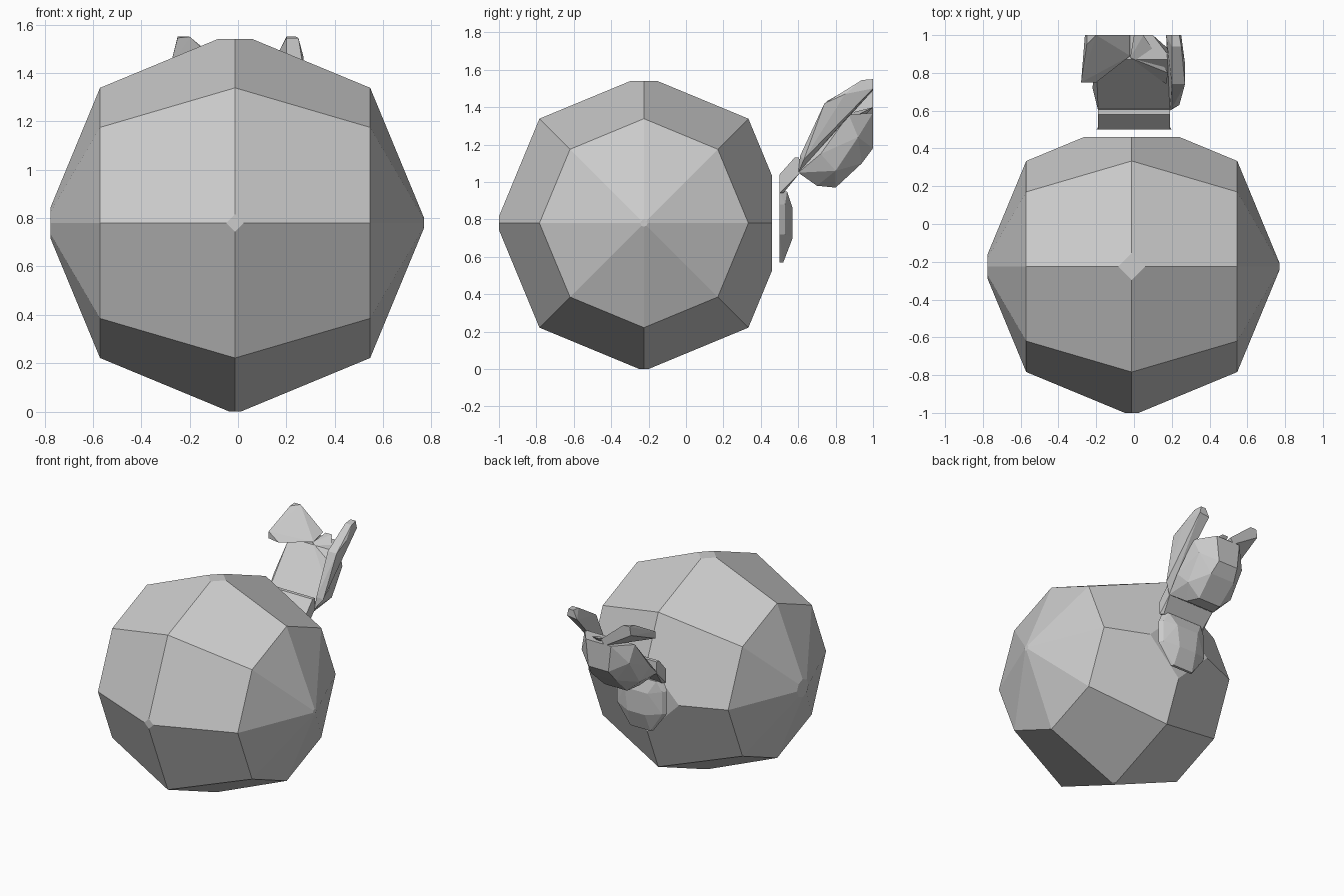
import bpy, bmesh
from math import pi
from mathutils import Matrix, Vector


def hull(name, points, mirrored=()):
    """Faceted convex part; 'mirrored' points are repeated at -x."""
    pts = list(points)
    for x, y, z in mirrored:
        pts += [(x, y, z), (-x, y, z)]
    bm = bmesh.new()
    for p in pts:
        bm.verts.new(p)
    res = bmesh.ops.convex_hull(bm, input=bm.verts[:])
    junk = {v for v in res["geom_interior"] + res["geom_unused"]
            if isinstance(v, bmesh.types.BMVert) and not v.link_faces}
    bmesh.ops.delete(bm, geom=list(junk), context='VERTS')
    bmesh.ops.recalc_face_normals(bm, faces=bm.faces[:])
    mesh = bpy.data.meshes.new(name)
    bm.to_mesh(mesh)
    bm.free()
    obj = bpy.data.objects.new(name, mesh)
    bpy.context.collection.objects.link(obj)
    return obj


# Big faceted ball: eight-sided sphere with poles on x, trimmed flat at its extremes
bm = bmesh.new()
bmesh.ops.create_uvsphere(bm, u_segments=8, v_segments=4, radius=0.79)
bmesh.ops.transform(bm, matrix=Matrix.Rotation(pi / 2, 4, 'Y'), verts=bm.verts[:])
bmesh.ops.transform(bm, matrix=Matrix.Translation((-0.012, -0.225, 0.78)), verts=bm.verts[:])
trims = [((0, 0, 1.54), (0, 0, 1)), ((0, 0, 0), (0, 0, -1)),
         ((0, -1, 0), (0, -1, 0)), ((0, 0.46, 0), (0, 1, 0)),
         ((-0.775, 0, 0), (-1, 0, 0)), ((0.77, 0, 0), (1, 0, 0))]
for co, no in trims:
    bmesh.ops.bisect_plane(bm, geom=bm.verts[:] + bm.edges[:] + bm.faces[:],
                           plane_co=Vector(co), plane_no=Vector(no), clear_outer=True)
ball_points = [v.co.to_tuple() for v in bm.verts]
bm.free()
hull("ball", ball_points)

# Small body hugging the back of the ball
hull("body", [], [(0.17, 0.50, 0.95), (0.20, 0.50, 0.88), (0.20, 0.50, 0.72),
                  (0.09, 0.50, 0.57), (0.08, 0.52, 0.57), (0.18, 0.53, 0.72),
                  (0.18, 0.53, 0.88), (0.07, 0.57, 0.70), (0.09, 0.57, 0.86),
                  (0.14, 0.54, 0.95)])

# Slanted collar
hull("collar", [], [(0.19, 0.50, 0.94), (0.19, 0.50, 1.04), (0.19, 0.58, 1.13),
                    (0.19, 0.605, 1.13), (0.19, 0.61, 1.05), (0.17, 0.52, 0.94)])

# Head wedge with sloping top
hull("head", [], [(0.19, 0.60, 1.05), (0.22, 0.72, 1.15), (0.20, 0.87, 1.36),
                  (0.12, 0.70, 0.98), (0.09, 0.80, 0.97), (0.10, 0.94, 1.10),
                  (0.19, 0.80, 1.06), (0.19, 0.92, 1.24), (0.08, 1.00, 1.18),
                  (0.10, 1.00, 1.37)])

# Crest between the ears
hull("crest", [(-0.02, 0.88, 1.37), (0.0, 1.0, 1.40), (0.05, 1.0, 1.40),
               (0.18, 0.80, 1.30), (0.17, 0.74, 1.22), (0.0, 0.90, 1.30)])

# Upright right ear
hull("right_ear", [(0.19, 0.60, 1.05), (0.20, 0.61, 1.14), (0.24, 0.63, 1.12),
                   (0.20, 0.74, 1.42), (0.27, 0.74, 1.42), (0.27, 0.85, 1.47),
                   (0.20, 0.94, 1.545), (0.25, 0.94, 1.545), (0.20, 1.0, 1.55),
                   (0.24, 1.0, 1.55), (0.17, 1.0, 1.49), (0.25, 1.0, 1.50)])

# Folded left ear
hull("left_ear", [(-0.28, 0.75, 1.43), (-0.28, 0.75, 1.38), (-0.20, 0.75, 1.37),
                  (-0.25, 0.95, 1.545), (-0.25, 1.0, 1.55), (-0.20, 1.0, 1.55),
                  (-0.26, 1.0, 1.49), (-0.02, 0.89, 1.37), (-0.02, 1.0, 1.40),
                  (-0.05, 1.0, 1.36)])
